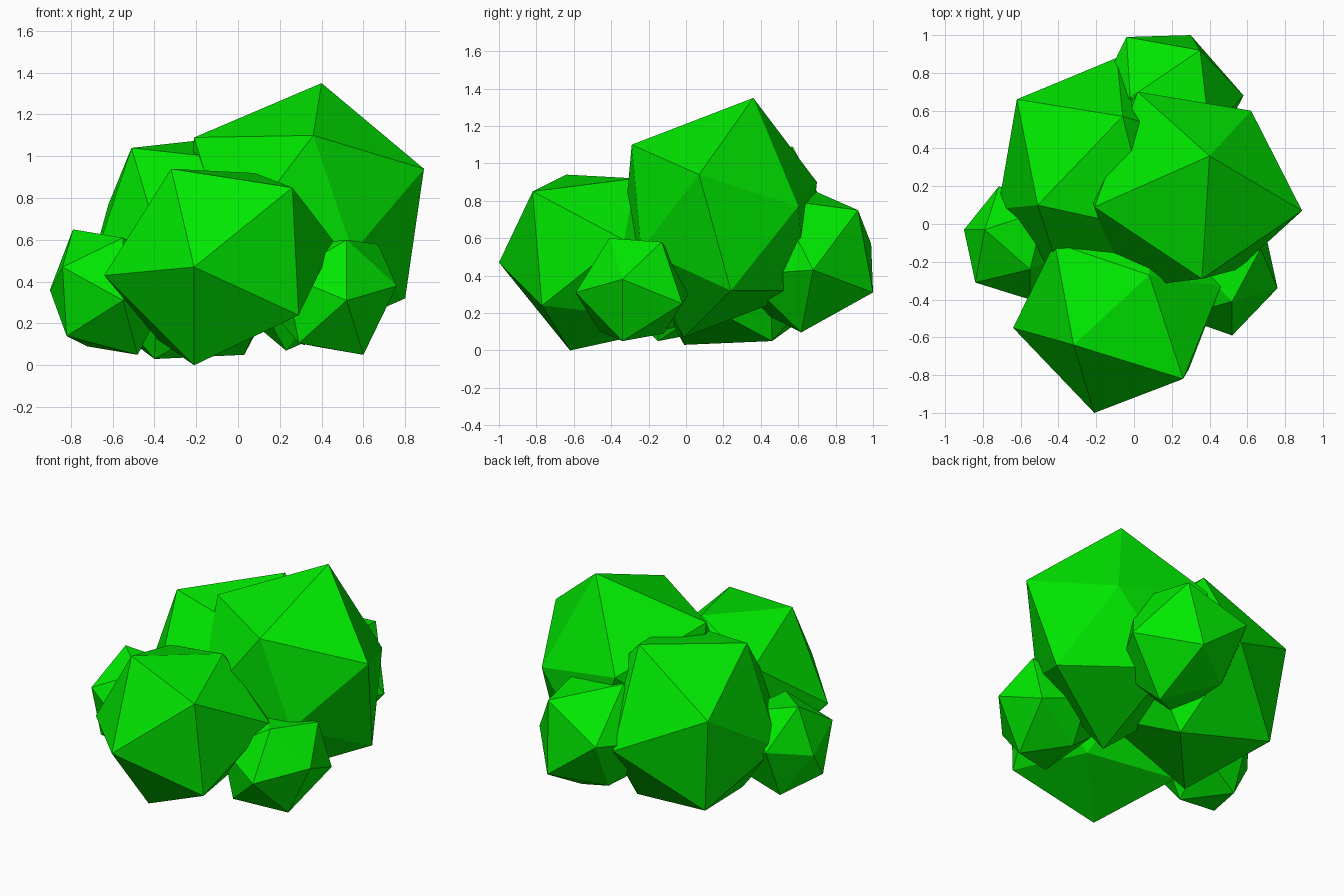
import bpy, bmesh
from mathutils import Vector, Matrix

if "Cube" in bpy.data.objects:
    bpy.data.objects.remove(bpy.data.objects["Cube"])

leaf = bpy.data.materials.new("leaf_green")
leaf.diffuse_color = (0, 0.8, 0, 1)
leaf.use_nodes = True
leaf.node_tree.nodes["Principled BSDF"].inputs["Base Color"].default_value = leaf.diffuse_color


def clump(name, centre, tri, pulls):
    """Icosahedron placed by its centre and one face; corners near a pull point are drawn to it."""
    bm = bmesh.new()
    bmesh.ops.create_icosphere(bm, subdivisions=1, radius=1)
    bm.faces.ensure_lookup_table()
    c = Vector(centre)
    src = Matrix([v.co for v in bm.faces[0].verts]).transposed()
    dst = Matrix([Vector(p) - c for p in tri]).transposed()
    m = dst @ src.inverted()
    for v in bm.verts:
        v.co = m @ v.co + c
    for p in map(Vector, pulls):
        min(bm.verts, key=lambda v: (v.co - p).length).co = p
    bmesh.ops.recalc_face_normals(bm, faces=bm.faces)
    mesh = bpy.data.meshes.new(name)
    bm.to_mesh(mesh)
    bm.free()
    mesh.materials.append(leaf)
    bpy.context.collection.objects.link(bpy.data.objects.new(name, mesh))


# three large clumps
clump("tall_clump", (.315, .175, .71),
      [(.40, .36, 1.35), (.36, -.29, 1.10), (.89, .07, .94)],
      [(-.21, .09, 1.09), (.62, .60, .77), (.02, .70, .90), (.80, .24, .32),
       (.55, -.24, .54)])
clump("front_clump", (-.06, -.445, .485),
      [(-.21, -1.0, .47), (.26, -.82, .85), (-.32, -.64, .94)],
      [(-.64, -.55, .43), (-.21, -.62, 0), (.29, -.77, .24), (.08, -.27, .92),
       (.46, -.33, .59), (.15, -.25, .18), (-.42, -.10, .78)])
clump("back_left_clump", (-.23, .28, .56),
      [(-.06, .57, 1.09), (-.51, .10, 1.04), (-.62, .66, .77)],
      [(-.09, .88, .52), (-.72, .08, .41), (.03, .46, .05)])

# three small clumps
clump("small_left_clump", (-.635, -.09, .35),
      [(-.79, -.03, .65), (-.84, -.31, .47), (-.55, -.24, .61)],
      [(-.55, -.40, .31), (-.82, -.24, .14), (-.90, -.03, .36)])
clump("small_right_clump", (.455, -.275, .325),
      [(.52, -.59, .31), (.76, -.34, .38), (.52, -.41, .60)],
      [(.60, -.34, .05), (.69, -.02, .25), (.67, -.13, .58), (.37, -.12, .09)])
clump("small_back_clump", (.17, .644, .487),
      [(.35, .92, .75), (.30, 1.0, .31), (-.04, .99, .57)],
      [(.58, .68, .43), (-.02, .67, .86), (0, .80, .24)])
